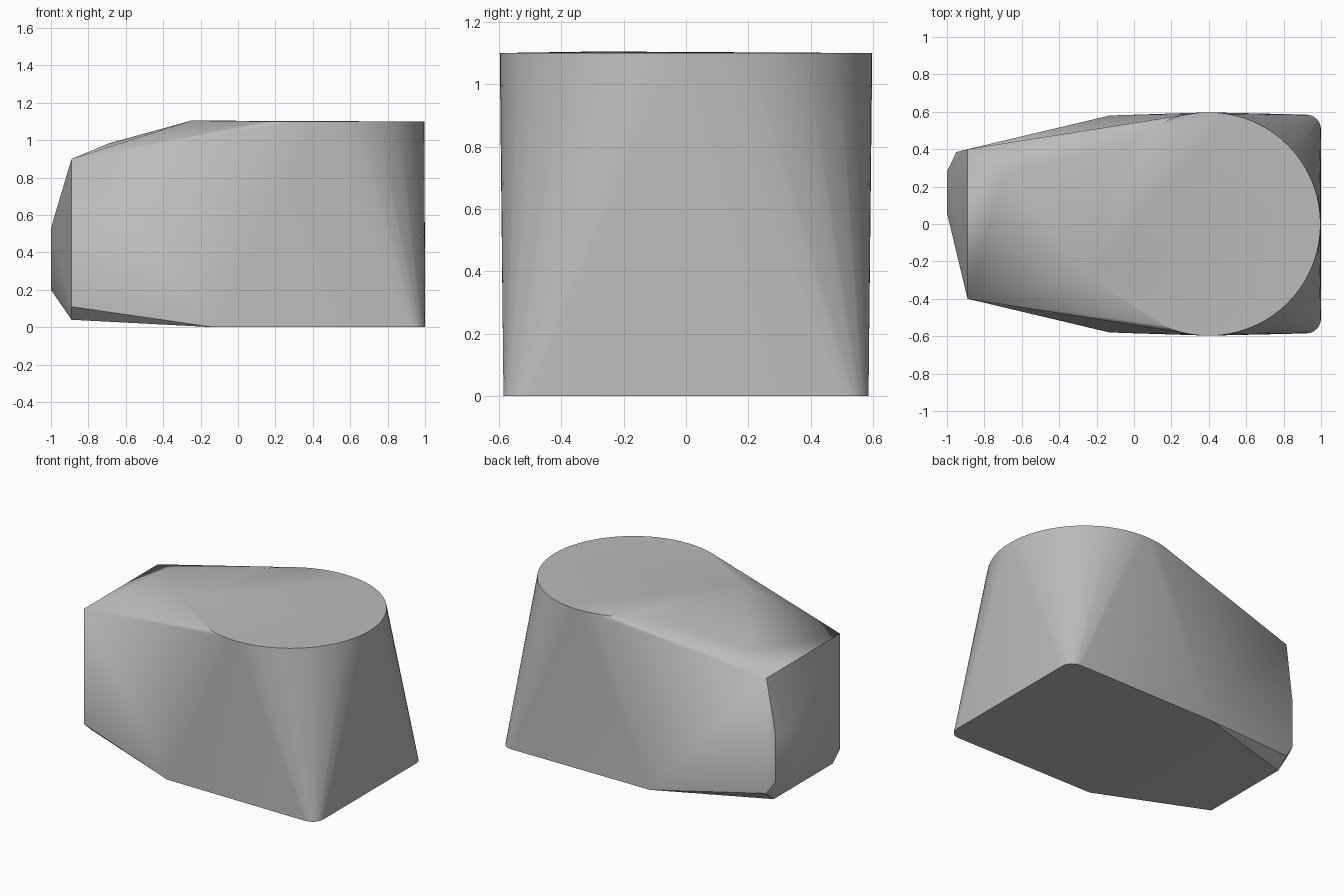
import bpy, bmesh, math

cube = bpy.data.objects.get("Cube")
if cube:
    bpy.data.objects.remove(cube, do_unlink=True)

grey = bpy.data.materials.new("plain grey")
grey.use_nodes = True
colour = (0.5, 0.5, 0.5, 1)
grey.diffuse_color = colour
grey.node_tree.nodes["Principled BSDF"].inputs["Base Color"].default_value = colour


def arc(cx, cy, radius, start, end, steps, z):
    """Points along a horizontal arc, angles in degrees."""
    angles = [math.radians(start + (end - start) * i / steps) for i in range(steps + 1)]
    return [(cx + radius * math.cos(a), cy + radius * math.sin(a), z) for a in angles]


# Round top rim, with one slightly raised point toward the narrow end
points = arc(0.4, 0, 0.597, 0, 355, 71, 1.1)
points.append((-0.25, -0.28, 1.105))
points.append((-0.69, 0.27, 0.983))

# Base with rounded corners and the tapered nose, mirrored across y
for side in (-1, 1):
    points += arc(0.92, side * 0.505, 0.08, 0, side * 90, 6, 0)
    points += [(-0.13, side * 0.58, 0),
               (-0.89, side * 0.4, 0.9),
               (-0.89, side * 0.4, 0.11),
               (-0.89, side * 0.32, 0.04)]

# Lopsided bulge on the nose end
for z in (0.2, 0.53):
    points += [(-1, 0.06, z), (-1, 0.28, z), (-0.95, 0.385, z)]

# Solid wrapped tightly around all the points
bm = bmesh.new()
for p in points:
    bm.verts.new(p)
bmesh.ops.convex_hull(bm, input=bm.verts[:])
bmesh.ops.delete(bm, geom=[v for v in bm.verts if not v.link_faces], context='VERTS')
bmesh.ops.dissolve_limit(bm, angle_limit=math.radians(0.2),
                         verts=bm.verts[:], edges=bm.edges[:])
bmesh.ops.recalc_face_normals(bm, faces=bm.faces[:])

mesh = bpy.data.meshes.new("wedge_block")
bm.to_mesh(mesh)
bm.free()
mesh.materials.append(grey)
block = bpy.data.objects.new("wedge_block", mesh)
bpy.context.collection.objects.link(block)

bpy.ops.object.select_all(action='DESELECT')
block.select_set(True)
bpy.context.view_layer.objects.active = block
bpy.ops.object.shade_smooth_by_angle(angle=math.radians(30))
